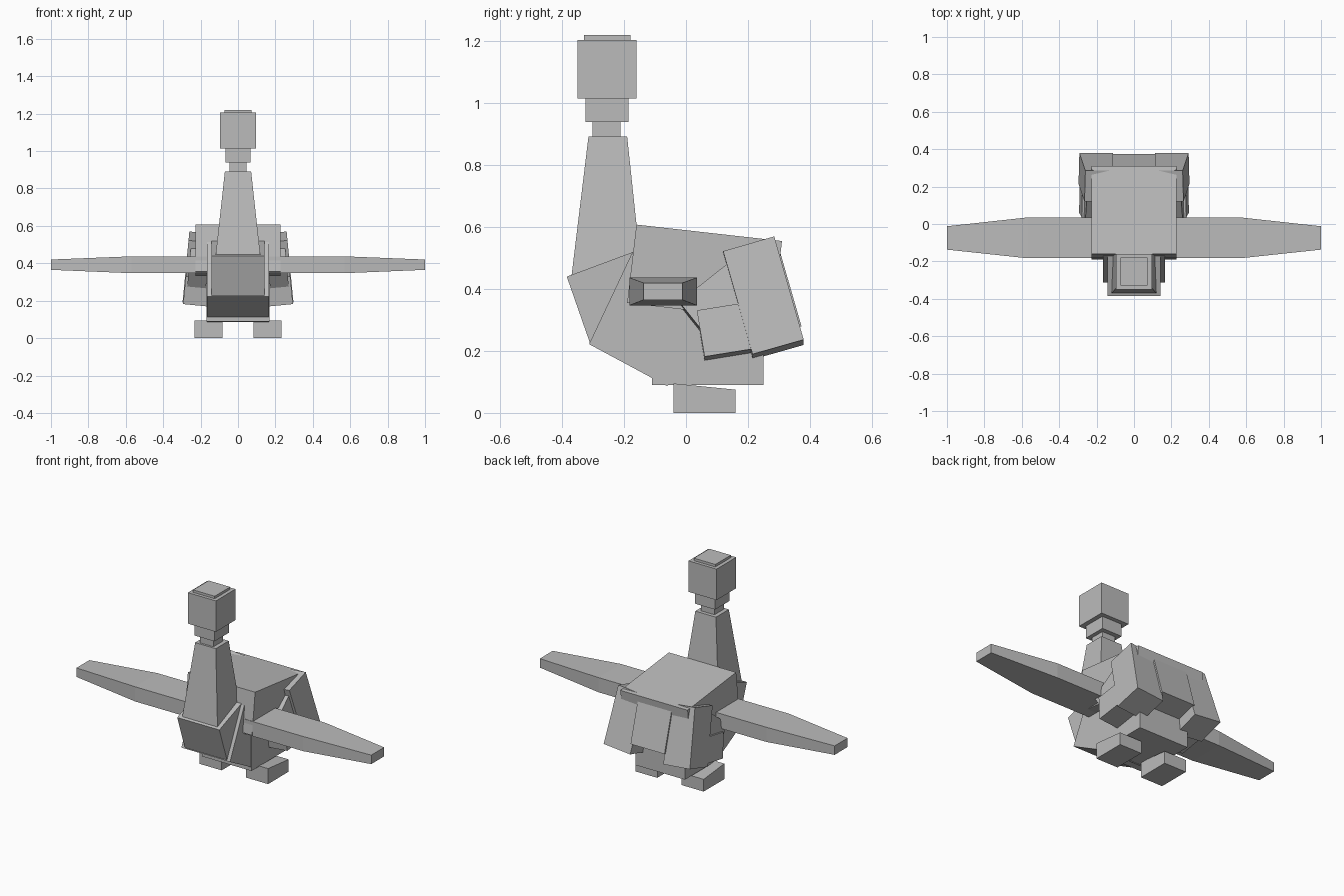
import bpy
import math
from mathutils import Matrix, Vector

cube = bpy.data.objects.get("Cube")
if cube:
    bpy.data.objects.remove(cube, do_unlink=True)

GREY = (0.5, 0.5, 0.5, 1.0)
grey = bpy.data.materials.new("plain_grey")
grey.use_nodes = True
grey.diffuse_color = GREY
grey.node_tree.nodes["Principled BSDF"].inputs["Base Color"].default_value = GREY


def loft(name, start, end):
    """Solid between two matching outlines."""
    n = len(start)
    faces = [list(range(n))[::-1], list(range(n, 2 * n))]
    faces += [[i, (i + 1) % n, n + (i + 1) % n, n + i] for i in range(n)]
    mesh = bpy.data.meshes.new(name)
    mesh.from_pydata([Vector(p) for p in start + end], [], faces)
    mesh.materials.append(grey)
    obj = bpy.data.objects.new(name, mesh)
    bpy.context.collection.objects.link(obj)
    # Make all normals point outward
    import bmesh
    bm = bmesh.new()
    bm.from_mesh(mesh)
    bmesh.ops.recalc_face_normals(bm, faces=bm.faces)
    bm.to_mesh(mesh)
    bm.free()
    return obj


def prism(name, profile, x0, x1):
    """Side outline (y, z) extruded across x."""
    return loft(name, [(x0, y, z) for y, z in profile], [(x1, y, z) for y, z in profile])


def taper(name, z0, half0, ys0, z1, half1, ys1):
    """Upright block with a bottom and a top rectangle."""
    def ring(h, ys, z):
        return [(-h, ys[0], z), (h, ys[0], z), (h, ys[1], z), (-h, ys[1], z)]
    return loft(name, ring(half0, ys0, z0), ring(half1, ys1, z1))


def block(name, half, ys, z0, z1):
    return taper(name, z0, half, ys, z1, half, ys)


def lean(obj, x, z, degrees):
    """Swing the lower end of a part outward about a front-to-back axis."""
    pivot = Matrix.Translation((x, 0, z))
    obj.data.transform(pivot @ Matrix.Rotation(math.radians(-degrees), 4, 'Y') @ pivot.inverted())
    return obj


def mirrored(obj):
    """Copy a left part to the right side."""
    mesh = obj.data.copy()
    mesh.transform(Matrix.Scale(-1, 4, (1, 0, 0)))
    mesh.flip_normals()
    copy = bpy.data.objects.new(obj.name.replace("left", "right"), mesh)
    bpy.context.collection.objects.link(copy)


# Head and neck
block("head", 0.095, (-0.35, -0.16), 1.015, 1.205)
block("head_cap", 0.073, (-0.33, -0.18), 1.2, 1.22)
block("jaw", 0.068, (-0.325, -0.185), 0.94, 1.02)
block("neck_joint", 0.045, (-0.302, -0.212), 0.88, 0.945)
taper("neck", 0.44, 0.12, (-0.37, -0.142), 0.892, 0.07, (-0.315, -0.19))

# Chest, body and tail
prism("breast", [(-0.385, 0.44), (-0.17, 0.52), (-0.31, 0.225)], -0.143, 0.143)
prism("chest", [(-0.313, 0.222), (-0.175, 0.515), (0.08, 0.38), (-0.06, 0.086)], -0.165, 0.165)
prism("body", [(-0.16, 0.608), (0.31, 0.555), (0.28, 0.30), (-0.19, 0.355)], -0.228, 0.228)
block("belly", 0.168, (-0.11, 0.25), 0.09, 0.4)
prism("tail", [(0.298, 0.54), (0.373, 0.28), (0.23, 0.24), (0.155, 0.5)], -0.115, 0.115)

# Legs
thigh = prism("left_thigh", [(-0.022, 0.358), (0.173, 0.513), (0.266, 0.396), (0.071, 0.241)], 0.15, 0.25)
mirrored(lean(thigh, 0.25, 0.5, 5.5))

haunch = prism("left_haunch", [(0.12, 0.522), (0.285, 0.57), (0.38, 0.235), (0.215, 0.188)], 0.08, 0.26)
mirrored(lean(haunch, 0.26, 0.57, 5.5))

shank = prism("left_shank", [(0.035, 0.33), (0.24, 0.363), (0.265, 0.213), (0.06, 0.18)], 0.12, 0.256)
mirrored(lean(shank, 0.256, 0.57, 5.5))

foot = prism("left_foot", [(-0.04, 0), (0.16, 0), (0.16, 0.075), (-0.04, 0.095)], 0.083, 0.232)
mirrored(foot)


# Wings
def wing_section(x, ys, zs):
    return [(x, ys[0], zs[0]), (x, ys[1], zs[0]), (x, ys[1], zs[1]), (x, ys[0], zs[1])]


root = wing_section(0.15, (-0.183, 0.035), (0.347, 0.437))
bend = wing_section(0.57, (-0.183, 0.035), (0.347, 0.437))
tip = wing_section(1.0, (-0.137, -0.012), (0.365, 0.42))
mirrored(loft("left_inner_wing", root, bend))
mirrored(loft("left_outer_wing", bend, tip))
